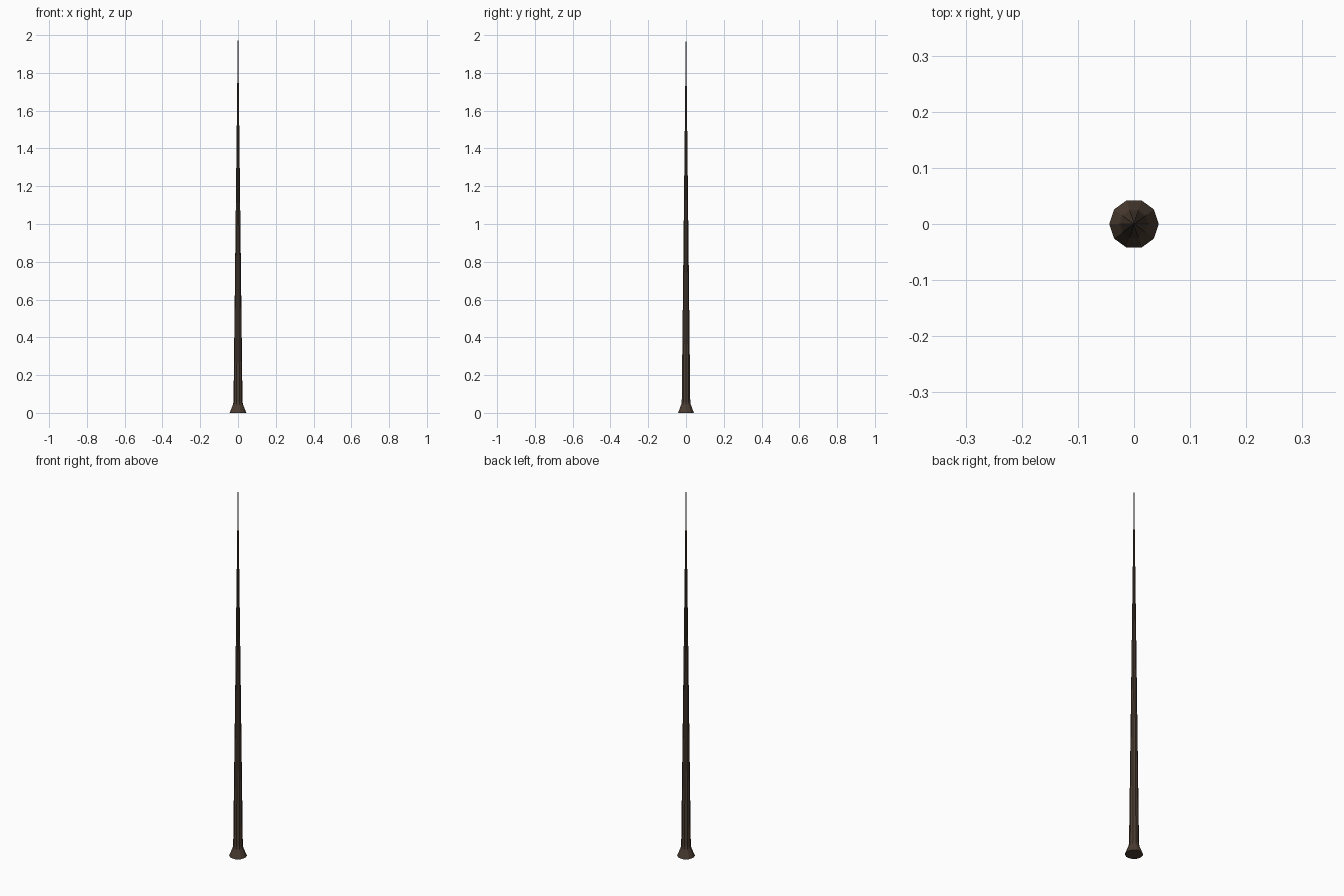
import bpy, bmesh, math

if "Cube" in bpy.data.objects:
    bpy.data.objects.remove(bpy.data.objects["Cube"])

SIDES = 10
# radius, height: flared foot, then a long straight taper to a fine tip
PROFILE = [(0.044, 0.0), (0.0265, 0.045), (0.0238, 0.06), (0.001, 2.0)]

wood = bpy.data.materials.new("dark brown")
wood.diffuse_color = (0.070, 0.046, 0.032, 1)
wood.use_nodes = True
wood.node_tree.nodes["Principled BSDF"].inputs["Base Color"].default_value = wood.diffuse_color

# tapered spike with flared foot
bm = bmesh.new()
rings = []
for r, z in PROFILE:
    rings.append([bm.verts.new((r * math.cos(2 * math.pi * i / SIDES),
                                r * math.sin(2 * math.pi * i / SIDES), z))
                  for i in range(SIDES)])
for a, b in zip(rings, rings[1:]):
    for i in range(SIDES):
        j = (i + 1) % SIDES
        bm.faces.new((a[i], a[j], b[j], b[i]))
bm.faces.new(rings[0][::-1])
bm.faces.new(rings[-1])

mesh = bpy.data.meshes.new("spike")
bm.to_mesh(mesh)
bm.free()
mesh.materials.append(wood)
spike = bpy.data.objects.new("spike", mesh)
bpy.context.collection.objects.link(spike)
